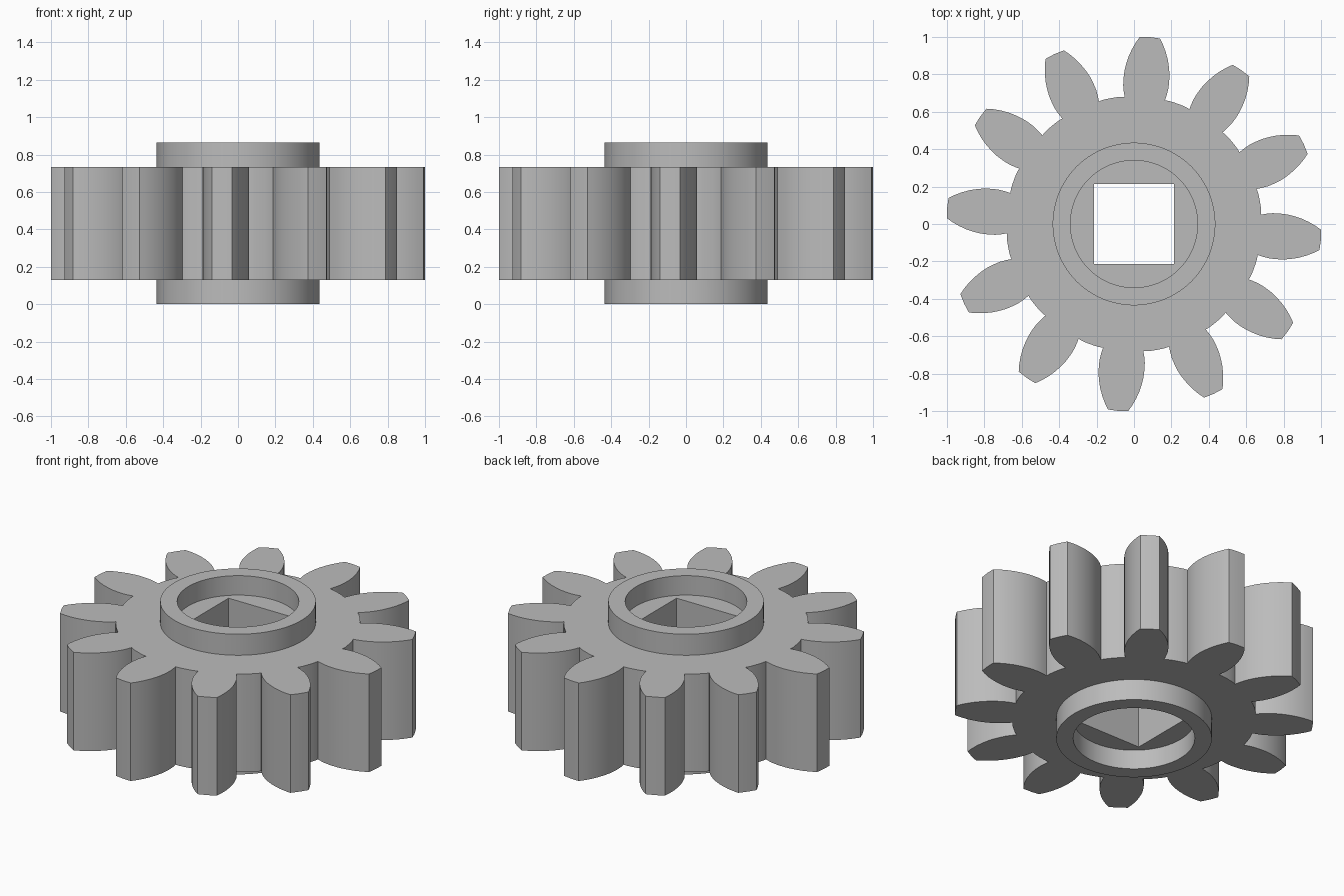
import bpy
import bmesh
from math import cos, sin, radians, atan2, hypot, pi

if "Cube" in bpy.data.objects:
    bpy.data.objects.remove(bpy.data.objects["Cube"], do_unlink=True)

HEIGHT = 0.865
GEAR_LOW, GEAR_HIGH = 0.13, 0.735
HUB_R, BORE_R, BORE_DEPTH = 0.435, 0.34, 0.12
SQUARE = 0.215
TEETH, FIRST_ANGLE, ROOT_R = 12, 85.1, 0.684

steel = bpy.data.materials.new("plain grey")
steel.use_nodes = True
grey = (0.5, 0.5, 0.5, 1)
steel.diffuse_color = grey
steel.node_tree.nodes["Principled BSDF"].inputs["Base Color"].default_value = grey


def prism(name, outline, low, high):
    """Extrude a flat counter-clockwise outline from low to high."""
    bm = bmesh.new()
    base = bm.faces.new([bm.verts.new((x, y, low)) for x, y in outline])
    top = bmesh.ops.extrude_face_region(bm, geom=[base])["geom"]
    bmesh.ops.translate(bm, vec=(0, 0, high - low),
                        verts=[v for v in top if isinstance(v, bmesh.types.BMVert)])
    bmesh.ops.recalc_face_normals(bm, faces=bm.faces)
    mesh = bpy.data.meshes.new(name)
    bm.to_mesh(mesh)
    bm.free()
    mesh.materials.append(steel)
    obj = bpy.data.objects.new(name, mesh)
    bpy.context.collection.objects.link(obj)
    return obj


def circle(radius, count=96):
    return [(radius * cos(2 * pi * i / count), radius * sin(2 * pi * i / count))
            for i in range(count)]


def combine(target, other, operation):
    """Apply a boolean and discard the helper."""
    mod = target.modifiers.new(operation, "BOOLEAN")
    mod.operation, mod.solver, mod.object = operation, "EXACT", other
    bpy.context.view_layer.objects.active = target
    bpy.ops.object.modifier_apply(modifier=mod.name)
    bpy.data.objects.remove(other, do_unlink=True)


# Tooth flank: (distance along the tooth, half width), root to tip
flank = [(0.673, 0.108), (0.70, 0.115), (0.735, 0.121), (0.77, 0.1225), (0.81, 0.121),
         (0.85, 0.115), (0.89, 0.105), (0.93, 0.091), (0.97, 0.072), (1.0, 0.054)]
tooth = [(r, -w) for r, w in flank] + [(1.003, 0)] + [(r, w) for r, w in reversed(flank)]
polar = [(hypot(r, w), atan2(w, r)) for r, w in tooth]

# Rounded valley between two teeth
step = 2 * pi / TEETH
start = polar[-1][1]
gap = step - 2 * start
polar += [(ROOT_R, start + gap * k / 6) for k in range(1, 6)]

outline = []
for i in range(TEETH):
    turn = radians(FIRST_ANGLE) + i * step
    outline += [(r * cos(a + turn), r * sin(a + turn)) for r, a in polar]

# Toothed body with the hub running through it
gear = prism("gear_wheel", outline, GEAR_LOW, GEAR_HIGH)
combine(gear, prism("hub", circle(HUB_R), 0, HEIGHT), "UNION")

# Round recess at each end
for low, high in ((-0.1, BORE_DEPTH), (HEIGHT - BORE_DEPTH, HEIGHT + 0.1)):
    combine(gear, prism("recess_cutter", circle(BORE_R), low, high), "DIFFERENCE")

# Square shaft hole
s = SQUARE
square = [(-s, -s), (s, -s), (s, s), (-s, s)]
combine(gear, prism("shaft_cutter", square, -0.2, HEIGHT + 0.2), "DIFFERENCE")

bpy.ops.object.select_all(action="DESELECT")
gear.select_set(True)
bpy.context.view_layer.objects.active = gear
bpy.ops.object.shade_smooth_by_angle(angle=radians(25))
